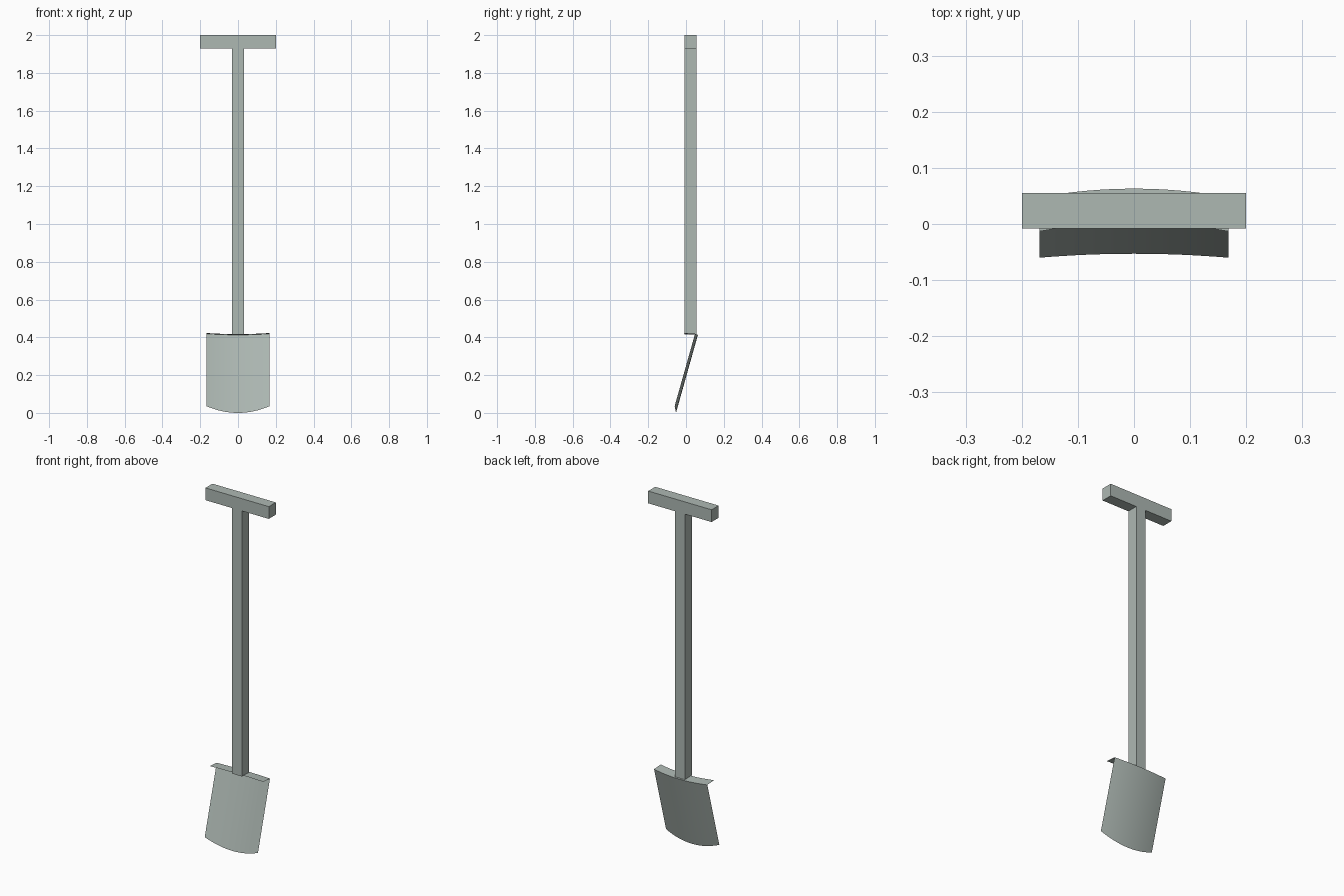
import bpy, bmesh

if "Cube" in bpy.data.objects:
    bpy.data.objects.remove(bpy.data.objects["Cube"])

steel = bpy.data.materials.new("grey_green_steel")
steel.diffuse_color = (0.42, 0.48, 0.45, 1)
steel.use_nodes = True
steel.node_tree.nodes["Principled BSDF"].inputs["Base Color"].default_value = steel.diffuse_color


def finish(name, bm):
    mesh = bpy.data.meshes.new(name)
    bm.to_mesh(mesh)
    bm.free()
    mesh.materials.append(steel)
    obj = bpy.data.objects.new(name, mesh)
    bpy.context.collection.objects.link(obj)
    return obj


# T-shaped handle: square shaft and grip as one extruded outline
bm = bmesh.new()
half = [(0.031, 0.415), (0.031, 1.93), (0.2, 1.93), (0.2, 2.0)]
outline = half + [(-x, z) for x, z in reversed(half)]
face = bm.faces.new([bm.verts.new((x, -0.008, z)) for x, z in outline])
ext = bmesh.ops.extrude_face_region(bm, geom=[face])
moved = [v for v in ext["geom"] if isinstance(v, bmesh.types.BMVert)]
bmesh.ops.translate(bm, verts=moved, vec=(0, 0.063, 0))
bmesh.ops.recalc_face_normals(bm, faces=bm.faces)
finish("handle", bm)

# Bowed, tilted sheet blade with a folded foot rest along its top
bm = bmesh.new()
SEGMENTS, HALF_WIDTH = 16, 0.168
columns = []
for i in range(SEGMENTS + 1):
    t = 2 * i / SEGMENTS - 1
    s = t * t
    points = [
        (-0.053 - 0.007 * s, 0.036 * s),         # rounded cutting edge
        (0.063 - 0.015 * s, 0.413 + 0.006 * s),  # fold
        (0.002 - 0.015 * s, 0.417 + 0.006 * s),  # front of foot rest
    ]
    columns.append([bm.verts.new((t * HALF_WIDTH, y, z)) for y, z in points])
for a, b in zip(columns, columns[1:]):
    for j in range(2):
        bm.faces.new((a[j], b[j], b[j + 1], a[j + 1]))
blade = finish("blade", bm)
bpy.context.view_layer.objects.active = blade
blade.select_set(True)
bpy.ops.object.shade_smooth_by_angle(angle=0.6)
